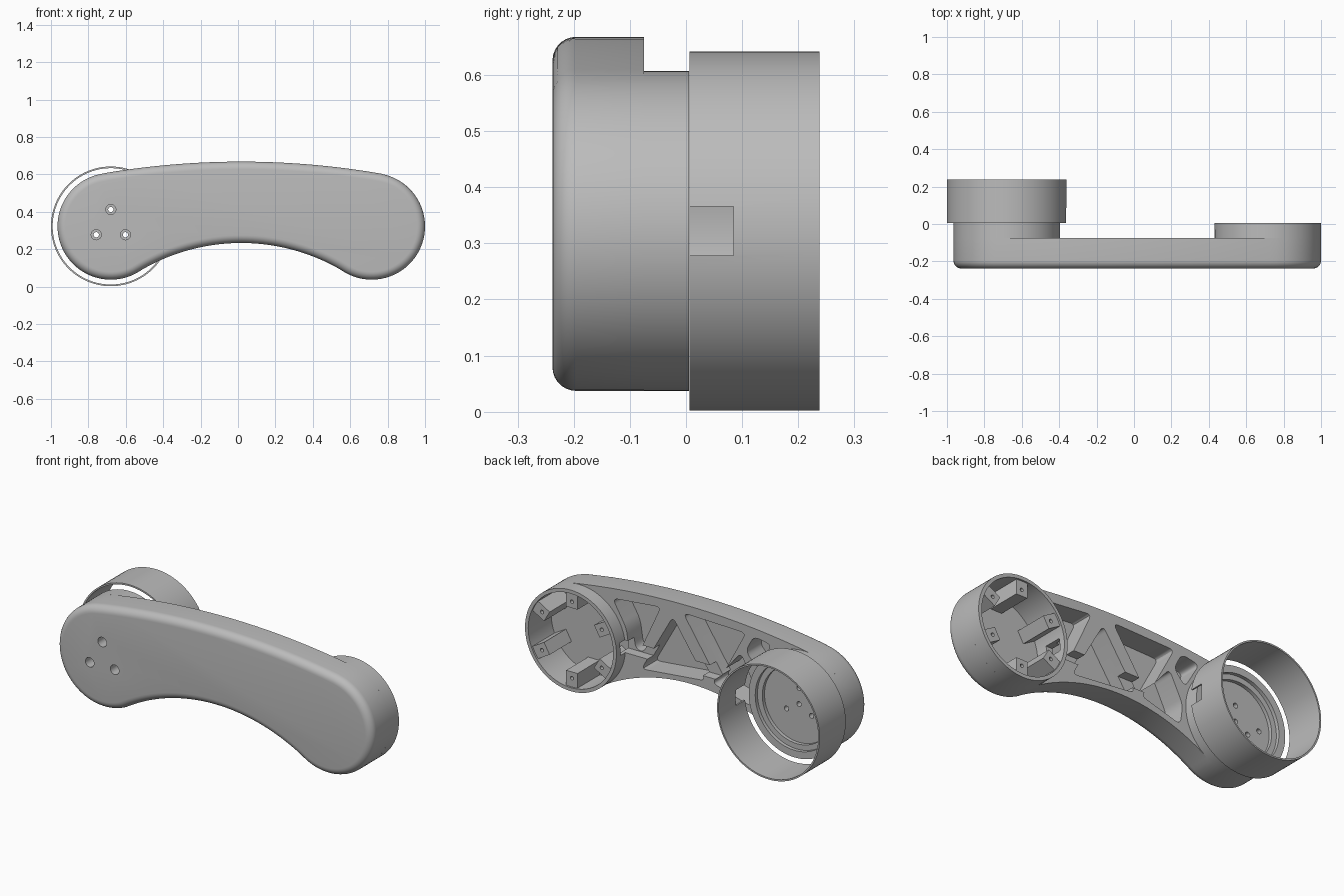
import bpy, bmesh
from math import sin, cos, asin, pi, radians

cube = bpy.data.objects.get("Cube")
if cube:
    bpy.data.objects.remove(cube)

grey = bpy.data.materials.new("plain_grey")
grey.use_nodes = True
grey.diffuse_color = (0.5, 0.5, 0.5, 1)
grey.node_tree.nodes["Principled BSDF"].inputs["Base Color"].default_value = grey.diffuse_color

ZC = 0.322                 # height of both boss axes
XR, XL = 0.715, -0.68      # boss axes
R_BOSS = 0.285
Y_FRONT, Y_BACK, Y_RIM, Y_FLOOR = -0.238, -0.075, 0.005, -0.2


def finish(name, bm):
    bmesh.ops.remove_doubles(bm, verts=bm.verts, dist=1e-5)
    bmesh.ops.recalc_face_normals(bm, faces=bm.faces)
    mesh = bpy.data.meshes.new(name)
    bm.to_mesh(mesh)
    bm.free()
    mesh.materials.append(grey)
    ob = bpy.data.objects.new(name, mesh)
    bpy.context.collection.objects.link(ob)
    return ob


def bridge(bm, a, b):
    for i in range(len(a)):
        j = (i + 1) % len(a)
        bm.faces.new((a[i], a[j], b[j], b[i]))


def loft(name, levels):
    """Solid through (y, outline) levels, each outline being (x, z) points."""
    bm = bmesh.new()
    rings = [[bm.verts.new((x, y, z)) for x, z in pts] for y, pts in levels]
    for a, b in zip(rings, rings[1:]):
        bridge(bm, a, b)
    bm.faces.new(rings[0])
    bm.faces.new(rings[-1])
    return finish(name, bm)


def prism(name, pts, y0, y1):
    return loft(name, [(y0, pts), (y1, pts)])


def arc(cx, cz, r, a0, a1, n):
    return [(cx + r * cos(a0 + (a1 - a0) * i / n), cz + r * sin(a0 + (a1 - a0) * i / n))
            for i in range(n)]


def disc(x, z, r, n=24):
    return arc(x, z, r, 0, 2 * pi, n)


def rect(x0, x1, z0, z1):
    return [(x0, z0), (x1, z0), (x1, z1), (x0, z1)]


def rounded(pts, r=0.035, n=6):
    """Polygon with softened corners."""
    out = []
    for i, (px, pz) in enumerate(pts):
        ends = []
        for qx, qz in (pts[i - 1], pts[(i + 1) % len(pts)]):
            length = ((qx - px) ** 2 + (qz - pz) ** 2) ** 0.5
            k = min(r, length * 0.45) / length
            ends.append((px + (qx - px) * k, pz + (qz - pz) * k))
        (ax, az), (bx, bz) = ends
        for s in range(n + 1):
            t = s / n
            u = 1 - t
            out.append((u * u * ax + 2 * u * t * px + t * t * bx,
                        u * u * az + 2 * u * t * pz + t * t * bz))
    return out


def lathe(name, x, profile, closed=False, n=96):
    """Turn (radius, y) points about a boss axis."""
    bm = bmesh.new()
    rings = [[bm.verts.new((px, y, pz)) for px, pz in disc(x, ZC, max(r, 1e-4), n)]
             for r, y in profile]
    for a, b in zip(rings, rings[1:] + rings[:1] if closed else rings[1:]):
        bridge(bm, a, b)
    if not closed:
        bm.faces.new(rings[0])
        bm.faces.new(rings[-1])
    return finish(name, bm)


def cut(ob, cutters):
    for c in cutters:
        c.hide_render = True
        mod = ob.modifiers.new("cut", 'BOOLEAN')
        mod.operation, mod.solver, mod.object = 'DIFFERENCE', 'EXACT', c
        bpy.context.view_layer.objects.active = ob
        bpy.ops.object.modifier_apply(modifier=mod.name)
        bpy.data.objects.remove(c)


def arm_outline(d):
    """Two end circles joined by tangent arcs, inset by d."""
    m, a = (XR + XL) / 2, (XR - XL) / 2
    top_r, low_r, top_z, low_z = 4.37, 1.06, 0.668, 0.233
    p, q = asin(a / (top_r - R_BOSS)), asin(a / (low_r + R_BOSS))
    h = pi / 2
    return (arc(XR, ZC, R_BOSS - d, -h - q, h - p, 48)
            + arc(m, top_z - top_r, top_r - d, h - p, h + p, 40)
            + arc(XL, ZC, R_BOSS - d, h + p, 3 * h + q, 48)
            + arc(m, low_z - low_r, low_r + d, h + q, h - q, 40))


# Arm body with a rounded front edge
fillet, steps = 0.042, 7
levels = []
for i in range(steps + 1):
    t = i / steps * pi / 2
    levels.append((Y_FRONT + fillet * (1 - cos(t)), arm_outline(fillet * (1 - sin(t)))))
arm = loft("arm_body", levels + [(Y_BACK, arm_outline(0))])

# Truss pockets, round motor well and cable channel
pockets = [
    [(0.21, 0.615), (0.51, 0.585), (0.425, 0.44), (0.405, 0.31), (0.355, 0.3)],
    [(0.135, 0.58), (0.33, 0.235), (-0.07, 0.275)],
    [(0.07, 0.62), (-0.32, 0.61), (-0.15, 0.29)],
    [(-0.29, 0.49), (-0.11, 0.275), (-0.36, 0.205), (-0.375, 0.32)],
    [(-0.37, 0.605), (-0.48, 0.585), (-0.39, 0.43), (-0.32, 0.51)],
]
cut(arm, [prism("pocket_cutter", rounded(p), Y_FLOOR, 0) for p in pockets])
cut(arm, [prism("well_cutter", disc(XR, ZC, 0.265, 96), Y_FLOOR, 0),
          prism("channel_cutter", rect(-0.34, 0.5, 0.3, 0.37), -0.13, 0)])

# Right boss: thin open tube with a cable slot
tube = lathe("right_boss_wall", XR, [(R_BOSS, Y_BACK), (R_BOSS, Y_RIM),
                                     (0.265, Y_RIM), (0.265, Y_BACK)], closed=True)
cut(tube, [prism("slot_cutter", rect(0.38, 0.5, 0.3, 0.37), -0.13, -0.03)])

# Screw lugs around the inside of the right boss
for k in range(6):
    a = radians(30 + 60 * k)
    c, s = cos(a), sin(a)
    corners = [(XR + r * c - w * s, ZC + r * s + w * c)
               for r, w in ((0.18, -0.035), (0.268, -0.035), (0.268, 0.035), (0.18, 0.035))]
    lug = prism("mount_lug", corners, Y_FLOOR, -0.005)
    cut(lug, [prism("hole_cutter", disc(XR + 0.215 * c, ZC + 0.215 * s, 0.01), -0.06, 0.05)])

# Left boss: disc with a stepped recess
boss = lathe("left_boss", XL, [(0, Y_BACK), (R_BOSS, Y_BACK), (R_BOSS, Y_RIM), (0.245, Y_RIM),
                               (0.245, -0.015), (0.215, -0.015), (0.215, -0.035), (0, -0.035)])

# Screw holes through the left end, countersunk at the front
spots = [(0, 0.09), (-0.078, -0.045), (0.078, -0.045)]
for x, z in spots:
    cut(arm, [prism("hole_cutter", disc(XL + x, ZC + z, 0.014), -0.3, 0.1),
              prism("bore_cutter", disc(XL + x, ZC + z, 0.027), -0.3, -0.17)])
for x, z in spots + [(0, 0), (-0.15, 0)]:
    cut(boss, [prism("hole_cutter", disc(XL + x, ZC + z, 0.014), -0.3, 0.1)])

# Thin collar behind the left boss, with a square notch
collar = lathe("collar", XL, [(0.32, 0.006), (0.32, 0.238), (0.311, 0.238), (0.311, 0.006)],
               closed=True)
cut(collar, [prism("notch_cutter", rect(-0.42, -0.3, 0.278, 0.366), -0.05, 0.085)])

# Smooth curved walls, keep edges sharp
bpy.ops.object.select_all(action='DESELECT')
for ob in bpy.context.collection.objects:
    if ob.type == 'MESH' and grey.name in ob.data.materials:
        ob.select_set(True)
        bpy.context.view_layer.objects.active = ob
bpy.ops.object.shade_smooth_by_angle(angle=radians(30))
